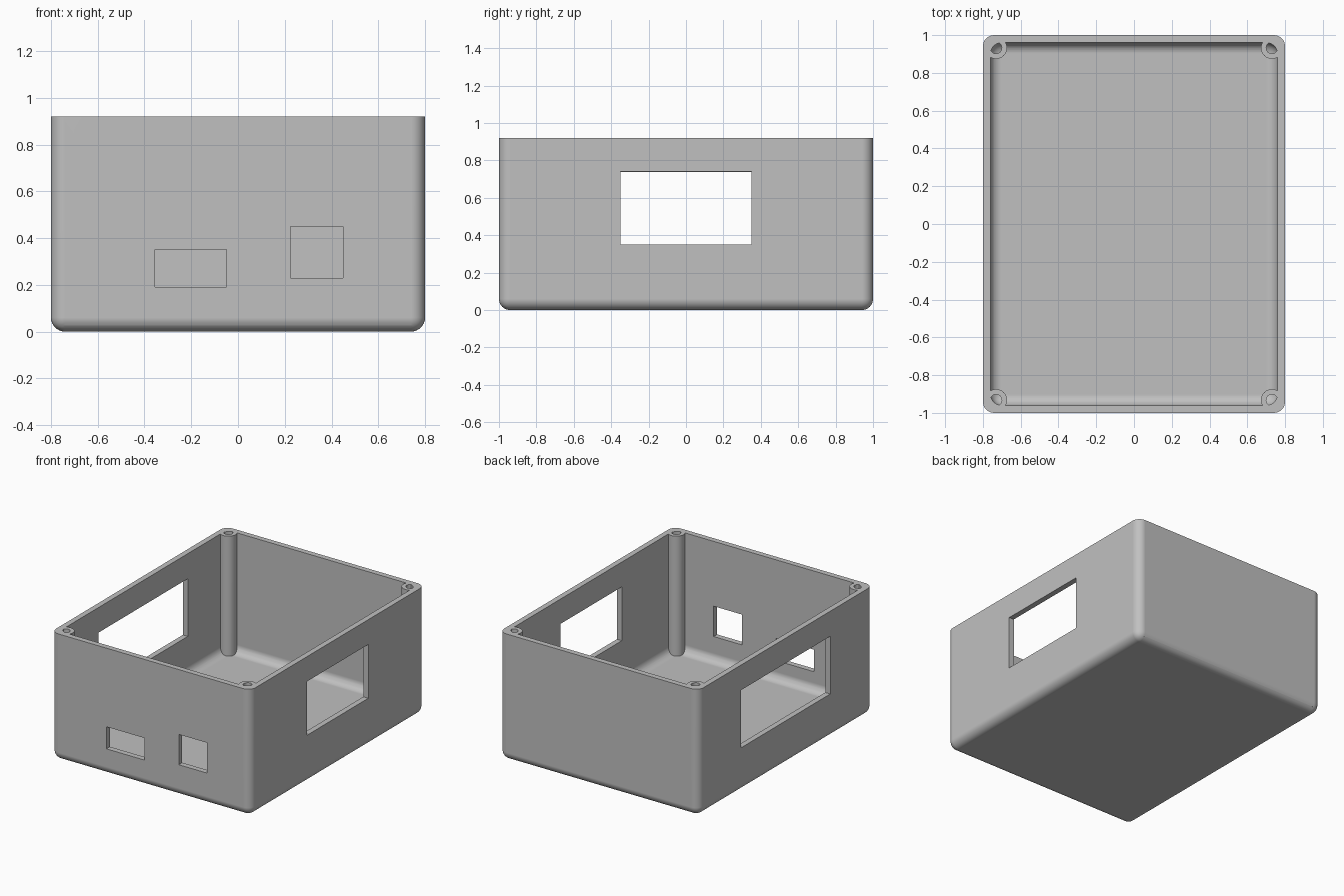
import bpy
import bmesh
from math import radians
from mathutils import Matrix, Vector

if "Cube" in bpy.data.objects:
    bpy.data.objects.remove(bpy.data.objects["Cube"], do_unlink=True)

WIDTH, DEPTH, HEIGHT = 1.6, 2.0, 0.92
WALL, FLOOR, FILLET = 0.04, 0.05, 0.06
POST_X, POST_Y = 0.73, 0.932

grey = bpy.data.materials.new("plain_grey")
grey.use_nodes = True
colour = (0.53, 0.53, 0.53, 1)
grey.diffuse_color = colour
grey.node_tree.nodes["Principled BSDF"].inputs["Base Color"].default_value = colour


def add_block(bm, low, high):
    low, high = Vector(low), Vector(high)
    matrix = Matrix.Translation((low + high) / 2) @ Matrix.Diagonal((*(high - low), 1))
    bmesh.ops.create_cube(bm, size=1, matrix=matrix)


def finish(name, bm):
    mesh = bpy.data.meshes.new(name)
    bm.to_mesh(mesh)
    bm.free()
    mesh.materials.append(grey)
    obj = bpy.data.objects.new(name, mesh)
    bpy.context.collection.objects.link(obj)
    return obj


def tub(name, inset, bottom, top):
    """Block with rounded sides and bottom, and a sharp flat top."""
    bm = bmesh.new()
    x, y = WIDTH / 2 - inset, DEPTH / 2 - inset
    add_block(bm, (-x, -y, bottom), (x, y, top))
    rounded = [e for e in bm.edges if min(v.co.z for v in e.verts) < top - 0.01]
    bmesh.ops.bevel(bm, geom=rounded, offset=FILLET, segments=8,
                    profile=0.5, affect='EDGES')
    return finish(name, bm)


def corner_cylinders(name, radius, bottom, top):
    bm = bmesh.new()
    for sx in (-1, 1):
        for sy in (-1, 1):
            place = Matrix.Translation((sx * POST_X, sy * POST_Y, (bottom + top) / 2))
            bmesh.ops.create_cone(bm, cap_ends=True, segments=32, radius1=radius,
                                  radius2=radius, depth=top - bottom, matrix=place)
    return finish(name, bm)


def combine(target, helper, operation):
    """Apply a boolean and discard the helper."""
    helper.hide_render = True
    mod = target.modifiers.new("combine", 'BOOLEAN')
    mod.operation = operation
    mod.solver = 'EXACT'
    mod.object = helper
    bpy.context.view_layer.objects.active = target
    bpy.ops.object.modifier_apply(modifier=mod.name)
    bpy.data.objects.remove(helper, do_unlink=True)


# Hollow shell
case = tub("enclosure", 0, 0, HEIGHT)
combine(case, tub("cavity_cutter", WALL, FLOOR, HEIGHT + 0.3), 'DIFFERENCE')

# Corner screw posts, bored down to the floor
posts = corner_cylinders("screw_posts", 0.058, 0.025, HEIGHT)
combine(posts, corner_cylinders("bore_cutter", 0.03, 0.01, HEIGHT + 0.1), 'DIFFERENCE')
combine(case, posts, 'UNION')

# Openings: two ports in the front, one window in each side
bm = bmesh.new()
for x0, x1, z0, z1 in ((-0.355, -0.05, 0.19, 0.35), (0.225, 0.45, 0.23, 0.45)):
    add_block(bm, (x0, -1.1, z0), (x1, -0.9, z1))
for side, half, z0, z1 in ((1, 0.35, 0.35, 0.74), (-1, 0.51, 0.32, 0.738)):
    add_block(bm, (side * 0.8 - 0.1, -half, z0), (side * 0.8 + 0.1, half, z1))
combine(case, finish("opening_cutter", bm), 'DIFFERENCE')

# Smooth fillets, crisp rims and flat walls
bpy.ops.object.select_all(action='DESELECT')
case.select_set(True)
bpy.context.view_layer.objects.active = case
bpy.ops.object.shade_smooth_by_angle(angle=radians(30))
normals = case.modifiers.new("flat_walls", 'WEIGHTED_NORMAL')
normals.keep_sharp = True
